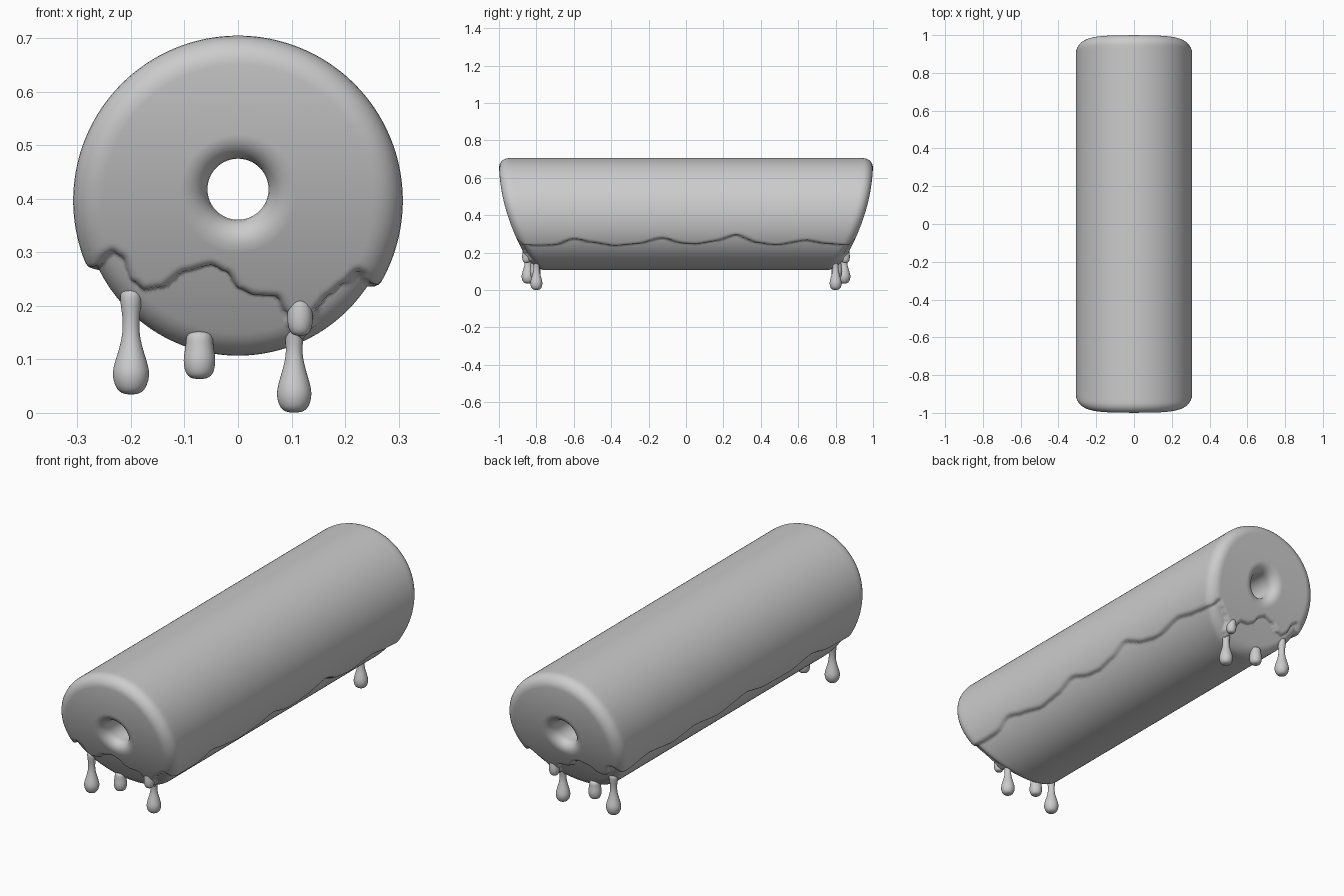
import bpy, bmesh
from math import sin, cos, pi, sqrt
from mathutils import Vector, kdtree

if "Cube" in bpy.data.objects:
    bpy.data.objects.remove(bpy.data.objects["Cube"])

R, CZ = 0.29, 0.397        # dough radius and centre height
RH, CH = 0.075, 0.418      # hole radius and centre height
RE, RR = 0.035, 0.03       # rounding of outer rim and of hole rim
T = 0.018                  # icing thickness
N = 256                    # segments around


def cap(z):
    """Half length of the log at height z: the ends lean inwards below."""
    return 0.982 - 0.56 * (0.69 - z) ** 2


def ease(table, x):
    """Smooth interpolation through a short table of points."""
    if x <= table[0][0]:
        return table[0][1]
    for (a, va), (b, vb) in zip(table, table[1:]):
        if x <= b:
            u = (x - a) / (b - a)
            return va + (vb - va) * (0.5 * u + 0.5 * u * u * (3 - 2 * u))
    return table[-1][1]


# Icing edge: across the ends (x, z), along the right and the left side (y, z)
FACE = [(-.29, .275), (-.26, .275), (-.235, .303), (-.217, .293), (-.2, .25),
        (-.175, .232), (-.14, .237), (-.1, .266), (-.05, .278), (-.022, .265),
        (0, .235), (.03, .222), (.07, .22), (.09, .19), (.097, .16),
        (.116, .147), (.136, .16), (.15, .2), (.17, .222), (.2, .245),
        (.225, .268), (.244, .243), (.27, .24)]
RIGHT = [(-.87, .24), (-.8, .24), (-.7, .242), (-.6, .275), (-.5, .257),
         (-.38, .238), (-.25, .25), (-.13, .28), (-.02, .252), (.05, .247),
         (.15, .262), (.27, .295), (.38, .255), (.48, .242), (.64, .267),
         (.75, .25), (.87, .24)]
LEFT = [(-.87, .27), (-.7, .275), (-.55, .305), (-.4, .275), (-.2, .28),
        (-.05, .31), (.15, .275), (.35, .3), (.5, .275), (.7, .3), (.87, .27)]


def edge_tree():
    pts = []
    for i in range(500):
        x = -0.262 + 0.508 * i / 499
        z = ease(FACE, x)
        pts += [Vector((x, s * cap(z), z)) for s in (-1, 1)]
        y = -0.87 + 1.74 * i / 499
        for s, tab in ((1, RIGHT), (-1, LEFT)):
            z = ease(tab, y)
            pts.append(Vector((s * sqrt(R * R - (z - CZ) ** 2), y, z)))
    tree = kdtree.KDTree(len(pts))
    for i, p in enumerate(pts):
        tree.insert(p, i)
    tree.balance()
    return tree


def finish(bm, name, subsurf=0):
    bmesh.ops.recalc_face_normals(bm, faces=bm.faces)
    for f in bm.faces:
        f.smooth = True
    me = bpy.data.meshes.new(name)
    bm.to_mesh(me)
    bm.free()
    ob = bpy.data.objects.new(name, me)
    bpy.context.collection.objects.link(ob)
    if subsurf:
        m = ob.modifiers.new("smooth", 'SUBSURF')
        m.levels = m.render_levels = subsurf
    return ob


def iced_log():
    # Profile of one end, from the hole out to the side: (radius, depth)
    end = [(RH + RR * (1 - sin(a)), RR * (1 - cos(a)))
           for a in [pi / 2 * (1 - i / 6) for i in range(6)]]
    end += [(RH + RR + (R - RE - RH - RR) * i / 42, 0) for i in range(43)]
    end += [(R - RE + RE * sin(a), RE * (1 - cos(a)))
            for a in [pi / 2 * i / 7 for i in range(1, 8)]]
    rings = [(r, d, -1, True) for r, d in end]
    rings += [(R, RE, -1 + 2 * i / 100, False) for i in range(1, 100)]
    rings += [(r, d, 1, True) for r, d in reversed(end)]

    bm = bmesh.new()
    grid, is_face = [], []
    for r, d, s, face in rings:
        c = CH + (CZ - CH) * (r - RH) / (R - RH)
        row = []
        for j in range(N):
            a = 2 * pi * j / N
            x, z = r * sin(a), c - r * cos(a)
            row.append(bm.verts.new((x, s * (cap(z) - d), z)))
            is_face.append(face)
        grid.append(row)
    for i in range(len(grid)):
        p, q = grid[i], grid[(i + 1) % len(grid)]
        for j in range(N):
            k = (j + 1) % N
            bm.faces.new((p[j], p[k], q[k], q[j]))
    bmesh.ops.recalc_face_normals(bm, faces=bm.faces)
    bm.normal_update()

    # Raise the surface by the icing thickness above the wavy edge
    tree, w, moves = edge_tree(), 0.02, []
    for v, face in zip(bm.verts, is_face):
        x, y, z = v.co
        e = ease(FACE, x) if face else ease(RIGHT if x > 0 else LEFT, y)
        h = 1.0 if z > e else 0.0
        if h and z < 0.36:
            u = min(1, tree.find(v.co)[2] / w)
            h = sqrt(1 - (1 - u) ** 2)
        moves.append(v.normal * (T * h))
    for v, m in zip(bm.verts, moves):
        v.co += m
    finish(bm, "iced_log")


def drip(name, x, y, profile):
    """Turned drop with a (radius, z) profile, closed at both tips."""
    bm = bmesh.new()
    n = 12
    rows = [[bm.verts.new((x + r * cos(2 * pi * j / n),
                           y + r * sin(2 * pi * j / n), z)) for j in range(n)]
            for r, z in profile]
    for p, q in zip(rows, rows[1:]):
        for j in range(n):
            bm.faces.new((p[j], p[(j + 1) % n], q[(j + 1) % n], q[j]))
    bm.faces.new(rows[0])
    bm.faces.new(rows[-1])
    finish(bm, name, 2)


iced_log()

# Drips hanging from both ends
LONG_L = [(.012, .034), (.028, .042), (.037, .068), (.034, .088), (.022, .122),
          (.016, .15), (.016, .18), (.022, .21), (.02, .235)]
SHORT = [(.012, .063), (.026, .07), (.031, .09), (.031, .105), (.026, .13),
         (.026, .155)]
LONG_R = [(.012, 0), (.028, .008), (.035, .032), (.032, .052), (.02, .088),
          (.015, .115), (.018, .14), (.022, .165), (.02, .18)]
RUN = [(.01, .144), (.02, .15), (.026, .17), (.024, .2), (.016, .24), (.008, .26)]
for s, tag in ((-1, "front"), (1, "back")):
    drip("long_drip_left_" + tag, -.2, s * .845, LONG_L)
    drip("short_drip_" + tag, -.072, s * .806, SHORT)
    drip("long_drip_right_" + tag, .105, s * .8, LONG_R)
    drip("icing_run_" + tag, .116, s * .852, RUN)
